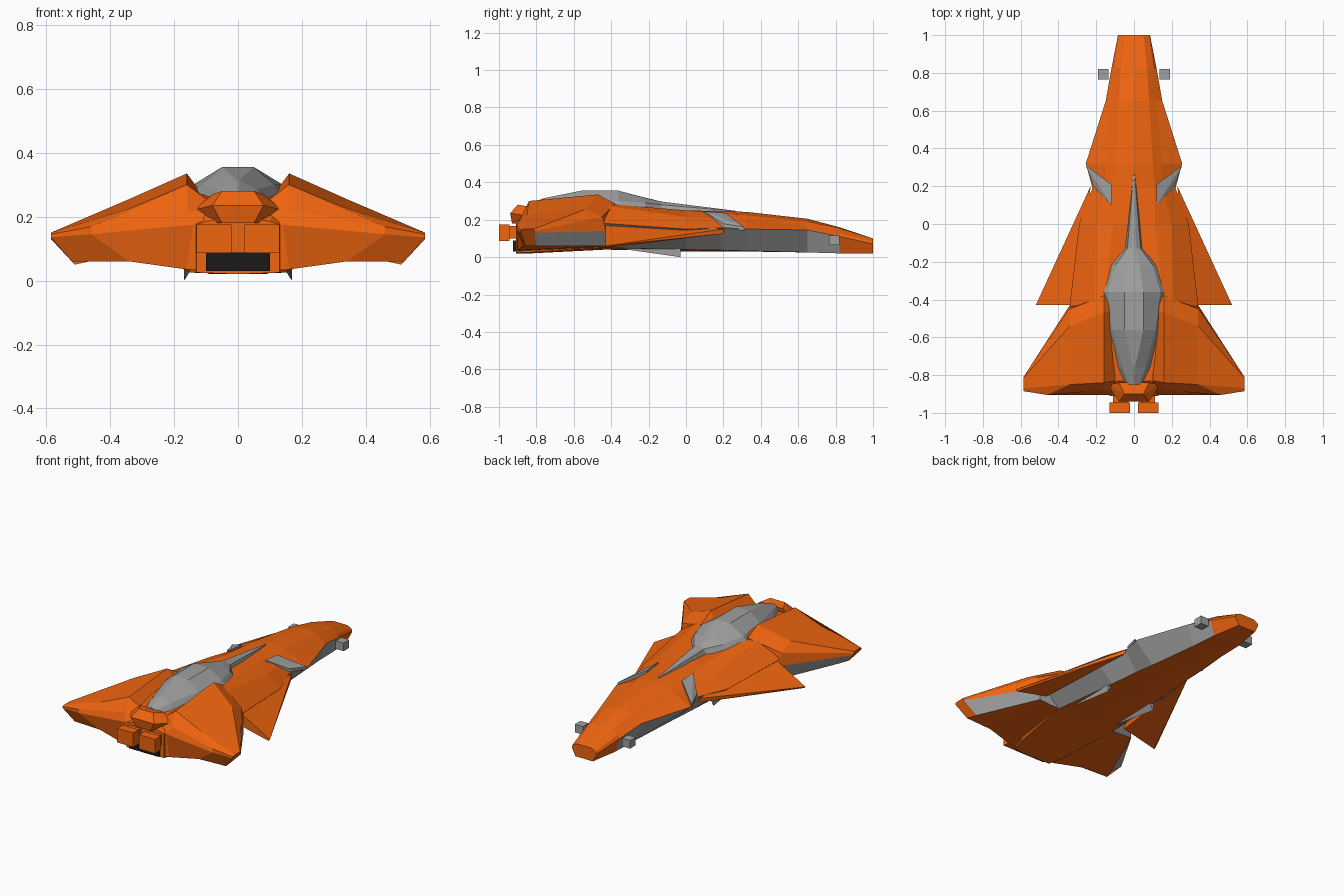
import bpy, bmesh

if "Cube" in bpy.data.objects:
    bpy.data.objects.remove(bpy.data.objects["Cube"])


def material(name, color):
    m = bpy.data.materials.new(name)
    m.diffuse_color = color
    m.use_nodes = True
    m.node_tree.nodes["Principled BSDF"].inputs["Base Color"].default_value = m.diffuse_color
    return m


ORANGE = material("orange_paint", (0.87, 0.13, 0.005, 1))
GREY = material("grey_metal", (0.35, 0.35, 0.35, 1))
BLACK = material("black_vent", (0.01, 0.01, 0.01, 1))


def finish(name, bm, mats, mirror=False):
    bmesh.ops.recalc_face_normals(bm, faces=bm.faces)
    me = bpy.data.meshes.new(name)
    bm.to_mesh(me)
    bm.free()
    for m in mats:
        me.materials.append(m)
    ob = bpy.data.objects.new(name, me)
    bpy.context.collection.objects.link(ob)
    if mirror:
        mod = ob.modifiers.new("mirror", 'MIRROR')
        mod.use_mirror_merge = False
    return ob


def loft(name, rings, mats, grey=lambda i, j: False, mirror=False):
    """Skin closed rings; grey(ring, side) picks faces using the second material."""
    bm = bmesh.new()
    vs = [[bm.verts.new(p) for p in r] for r in rings]
    n = len(rings[0])
    for i in range(len(vs) - 1):
        for j in range(n):
            k = (j + 1) % n
            f = bm.faces.new((vs[i][j], vs[i][k], vs[i + 1][k], vs[i + 1][j]))
            f.material_index = int(grey(i, j))
    bm.faces.new(vs[0])
    bm.faces.new(vs[-1])
    return finish(name, bm, mats, mirror)


def wedge(name, pts, mat, mirror=False):
    """Faceted solid around a few corner points."""
    bm = bmesh.new()
    vs = [bm.verts.new(p) for p in pts]
    res = bmesh.ops.convex_hull(bm, input=vs)
    junk = [g for g in res["geom_interior"] if isinstance(g, bmesh.types.BMVert)]
    bmesh.ops.delete(bm, geom=junk, context='VERTS')
    bmesh.ops.dissolve_limit(bm, angle_limit=0.01, verts=bm.verts, edges=bm.edges)
    return finish(name, bm, [mat], mirror)


def box(name, lo, hi, mat, mirror=False):
    pts = [(x, y, z) for x in (lo[0], hi[0]) for y in (lo[1], hi[1]) for z in (lo[2], hi[2])]
    return wedge(name, pts, mat, mirror)


def sym_ring(y, top, pairs, bottom):
    right = [(x, y, z) for x, z in pairs]
    left = [(-x, y, z) for x, z in reversed(pairs)]
    return [(0, y, top)] + right + [(0, y, bottom)] + left


# main hull: y, top z, (shoulder, mid shoulder, side edge, bottom edge), bottom z
hull = [
    (1.0, .10, [(.05, .10), (.08, .085), (.085, .07), (.06, .02)], .02),
    (.82, .16, [(.07, .155), (.105, .13), (.12, .11), (.09, .02)], .02),
    (.65, .205, [(.08, .19), (.115, .165), (.15, .145), (.10, .025)], .025),
    (.32, .242, [(.10, .225), (.15, .20), (.255, .15), (.13, .033)], .03),
    (.19, .245, [(.11, .23), (.15, .205), (.22, .155), (.145, .037)], .03),
    (0, .25, [(.11, .25), (.20, .215), (.29, .15), (.16, .04)], .03),
    (-.43, .25, [(.16, .285), (.21, .275), (.34, .18), (.20, .05)], .04),
    (-.83, .25, [(.09, .255), (.12, .24), (.15, .20), (.15, .025)], .02),
    (-.91, .19, [(.07, .19), (.10, .185), (.13, .175), (.13, .025)], .02),
]
loft("main_hull", [sym_ring(*s) for s in hull], [ORANGE, GREY],
     grey=lambda i, j: 1 <= i <= 5 and j in (3, 6))

# canopy: y, top z, (roof edge, waist, base), bottom z
canopy = [
    (.27, .247, [(.002, .247), (.003, .245), (.004, .235)], .235),
    (-.13, .297, [(.01, .295), (.035, .28), (.05, .24)], .24),
    (-.22, .318, [(.03, .316), (.10, .29), (.13, .25)], .24),
    (-.36, .355, [(.05, .355), (.14, .30), (.17, .265)], .24),
    (-.56, .355, [(.05, .355), (.115, .30), (.145, .25)], .24),
    (-.76, .315, [(.005, .315), (.06, .285), (.09, .25)], .24),
    (-.85, .28, [(.003, .28), (.03, .27), (.04, .25)], .24),
]
loft("canopy", [sym_ring(*s) for s in canopy], [GREY])

# rear wings: inner wall, ridge, mid span and tip sections
wing = [
    [(.10, -.36, .14), (.10, -.38, .25), (.10, -.45, .255), (.10, -.83, .255),
     (.10, -.88, .21), (.10, -.905, .175), (.10, -.905, .03), (.10, -.43, .045)],
    [(.16, -.36, .14), (.16, -.38, .285), (.16, -.47, .335), (.16, -.84, .30),
     (.16, -.88, .22), (.14, -.905, .175), (.16, -.90, .035), (.16, -.43, .05)],
    [(.34, -.43, .14), (.34, -.45, .215), (.34, -.54, .255), (.34, -.85, .225),
     (.46, -.905, .168), (.46, -.905, .145), (.34, -.87, .06), (.34, -.43, .06)],
    [(.585, -.81, .13), (.585, -.811, .14), (.585, -.815, .15), (.585, -.87, .15),
     (.585, -.885, .145), (.585, -.885, .135), (.52, -.86, .06), (.50, -.80, .06)],
]
loft("rear_wing", wing, [ORANGE, GREY], grey=lambda i, j: j == 7, mirror=True)

# small forward wings
wedge("forward_wing", [(.23, .2, .15), (.23, .2, .125), (.29, -.43, .19), (.29, -.43, .10),
                       (.52, -.43, .06), (.51, -.43, .05)], ORANGE, True)

# grey panels in the upper shoulders
panel = [(.255, .31, .162), (.12, .21, .236), (.12, .10, .244), (.215, .20, .178)]
wedge("shoulder_panel", panel + [(x, y, z - .02) for x, y, z in panel], GREY, True)

# belly fins
wedge("belly_fin", [(.168, -.03, 0), (.14, -.03, .045), (.17, -.03, .05), (.16, -.40, .052)], GREY, True)

# gun blocks beside the nose
box("gun_block", (.135, .765, .065), (.19, .82, .115), GREY, True)

# tail: engine blocks, vent and upper cap
box("engine_block", (.02, -1.0, .087), (.13, -.945, .175), ORANGE, True)
box("engine_mount", (.03, -.96, .10), (.11, -.88, .165), ORANGE, True)
box("tail_vent", (-.10, -.925, .03), (.10, -.88, .088), BLACK)
wedge("tail_cap", [(s * x, y, z) for s in (1, -1) for x, y, z in
                   [(.05, -.90, .28), (.08, -.94, .235), (.05, -.93, .18),
                    (.08, -.84, .27), (.14, -.85, .22), (.10, -.86, .18)]], ORANGE)
